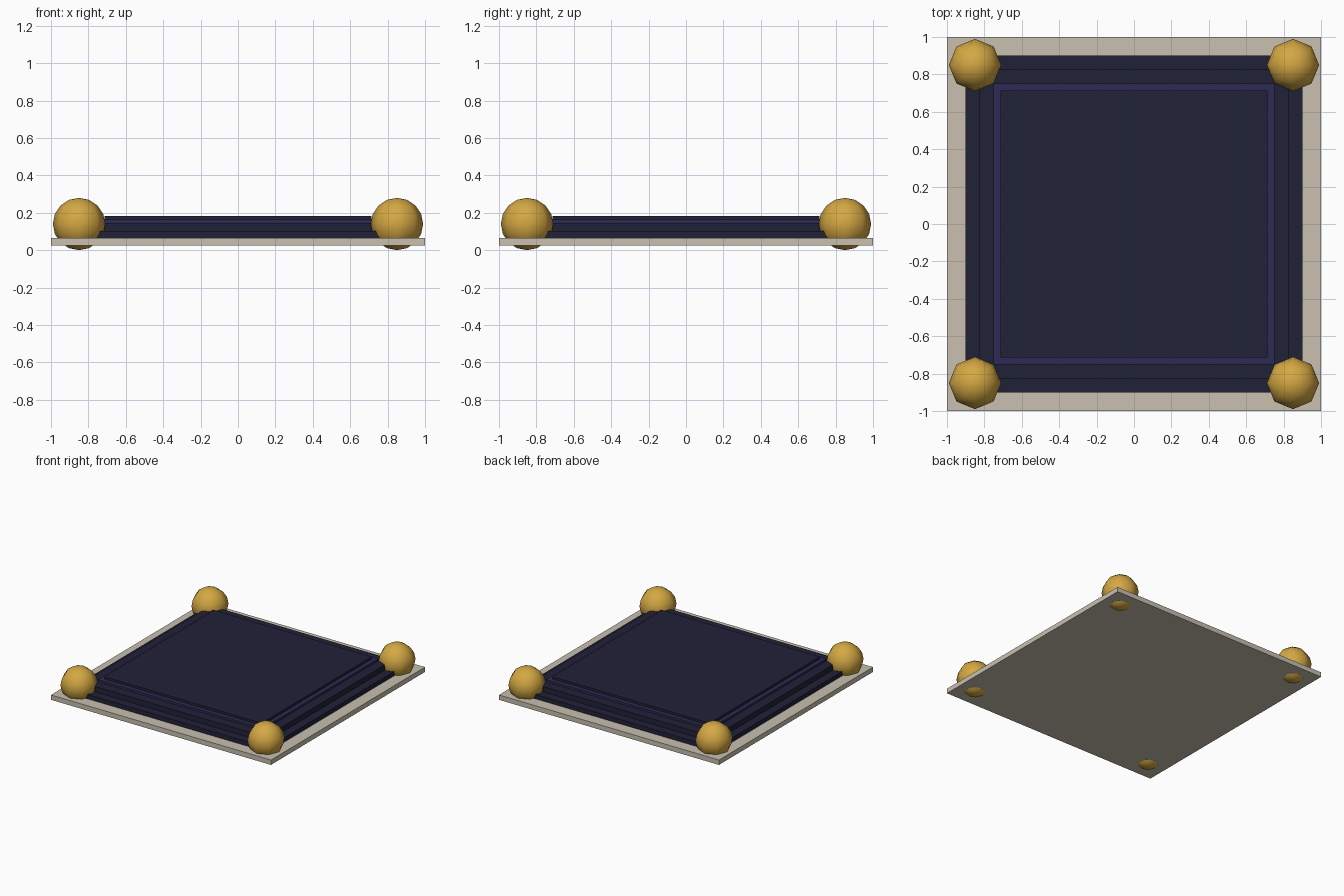
import bpy

cube = bpy.data.objects.get("Cube")
if cube:
    bpy.data.objects.remove(cube, do_unlink=True)


def make_material(name, rgb):
    # sRGB bytes to linear
    linear = [((c / 255 + 0.055) / 1.055) ** 2.4 for c in rgb]
    mat = bpy.data.materials.new(name)
    mat.use_nodes = True
    mat.diffuse_color = (*linear, 1)
    mat.node_tree.nodes["Principled BSDF"].inputs["Base Color"].default_value = (*linear, 1)
    return mat


stone = make_material("pale stone", (200, 192, 176))
navy = make_material("dark navy", (33, 33, 56))
indigo = make_material("indigo", (45, 43, 85))
gold = make_material("gold", (212, 168, 67))


def slab(name, half, bottom, top, mat):
    bpy.ops.mesh.primitive_cube_add(size=2, location=(0, 0, (bottom + top) / 2))
    obj = bpy.context.object
    obj.name = name
    obj.scale = (half, half, (top - bottom) / 2)
    bpy.ops.object.transform_apply(location=False, rotation=False, scale=True)
    obj.data.materials.append(mat)


# Base plate and the stepped block on it
slab("base_plate", 1.0, 0.026, 0.066, stone)
slab("lower_step", 0.90, 0.066, 0.102, navy)
slab("middle_step", 0.83, 0.102, 0.146, navy)
slab("trim_band", 0.75, 0.146, 0.164, indigo)
slab("top_panel", 0.715, 0.164, 0.184, navy)

# Corner balls, which also serve as feet
for side, x in (("left", 0.85), ("right", -0.85)):
    for end, y in (("front", -0.85), ("back", 0.85)):
        bpy.ops.mesh.primitive_uv_sphere_add(
            segments=8, ring_count=8, radius=0.14, location=(x, y, 0.14))
        ball = bpy.context.object
        ball.name = f"{end}_{side}_ball"
        ball.data.materials.append(gold)
        bpy.ops.object.shade_smooth()
